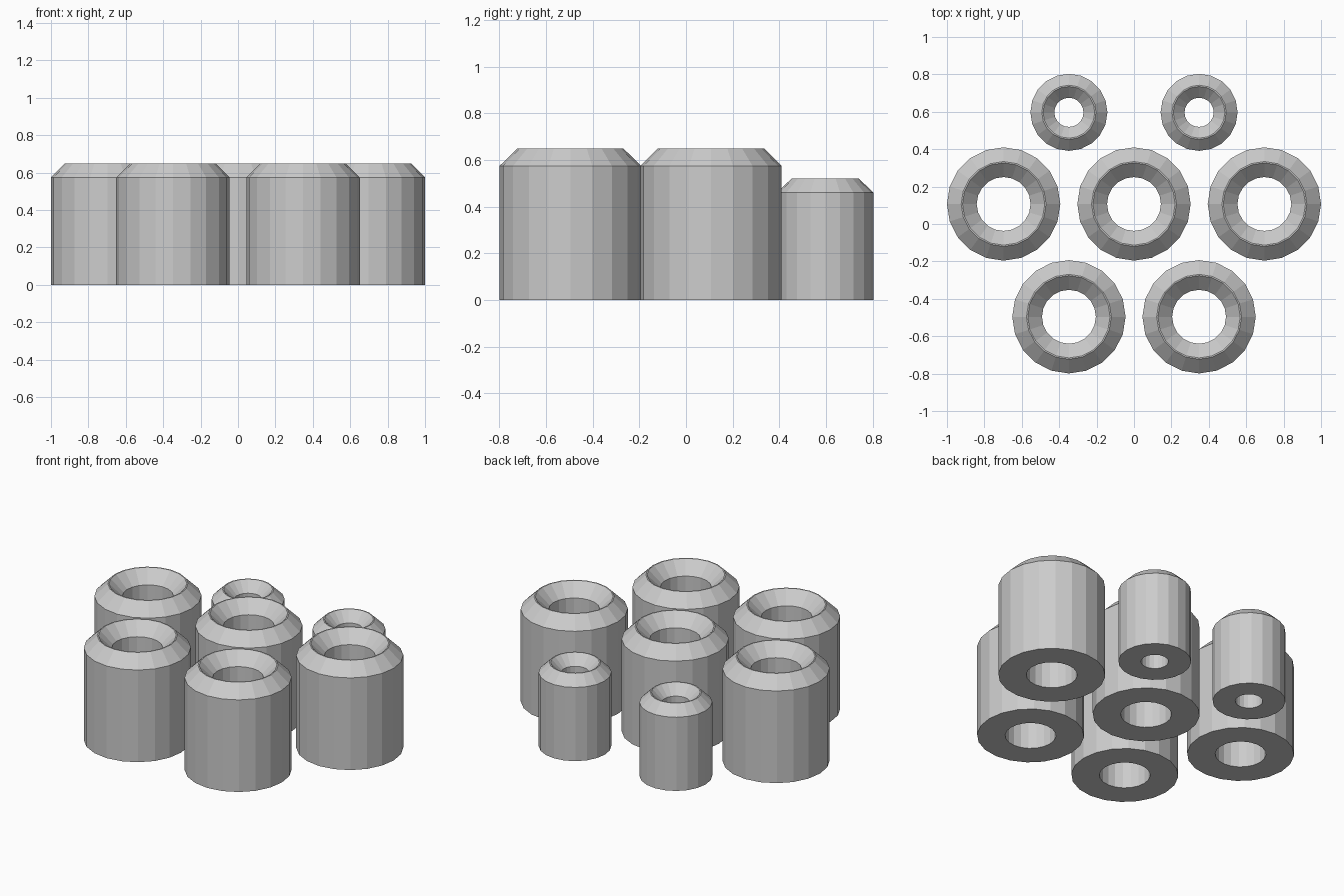
import bpy, bmesh
from math import cos, sin, pi

cube = bpy.data.objects.get("Cube")
if cube:
    bpy.data.objects.remove(cube, do_unlink=True)

grey = bpy.data.materials.new("plain grey")
grey.use_nodes = True
colour = (0.6, 0.6, 0.6, 1)
grey.diffuse_color = colour
grey.node_tree.nodes["Principled BSDF"].inputs["Base Color"].default_value = colour


def bushing(name, x, y, profile, sides=20):
    """Revolve a closed (radius, height) profile around z."""
    mesh = bpy.data.meshes.new(name)
    bm = bmesh.new()
    rings = []
    for i in range(sides):
        a = 2 * pi * i / sides
        rings.append([bm.verts.new((r * cos(a), r * sin(a), z)) for r, z in profile])
    n = len(profile)
    for i in range(sides):
        near, far = rings[i], rings[(i + 1) % sides]
        for j in range(n):
            k = (j + 1) % n
            bm.faces.new((near[j], far[j], far[k], near[k]))
    bmesh.ops.recalc_face_normals(bm, faces=bm.faces)
    bm.to_mesh(mesh)
    bm.free()
    mesh.materials.append(grey)
    obj = bpy.data.objects.new(name, mesh)
    obj.location = (x, y, 0)
    bpy.context.collection.objects.link(obj)


def tube_profile(outer, rim, bore, height, bevel):
    """Straight wall, outer chamfer, thin flat rim, countersink and bore."""
    return [(outer, 0), (outer, height - bevel), (rim, height),
            (rim - 0.007, height), (bore, height - bevel), (bore, 0)]


large = tube_profile(0.303, 0.227, 0.144, 0.65, 0.075)
small = tube_profile(0.206, 0.145, 0.078, 0.52, 0.06)

# Middle row of three large tubes
bushing("middle_tube_centre", 0, 0.107, large)
for side, s in (("left", 1), ("right", -1)):
    bushing("middle_tube_" + side, s * 0.697, 0.107, large)
    # Front pair of large tubes, back pair of small ones
    bushing("front_tube_" + side, s * 0.348, -0.496, large)
    bushing("back_small_tube_" + side, s * 0.348, 0.597, small)
